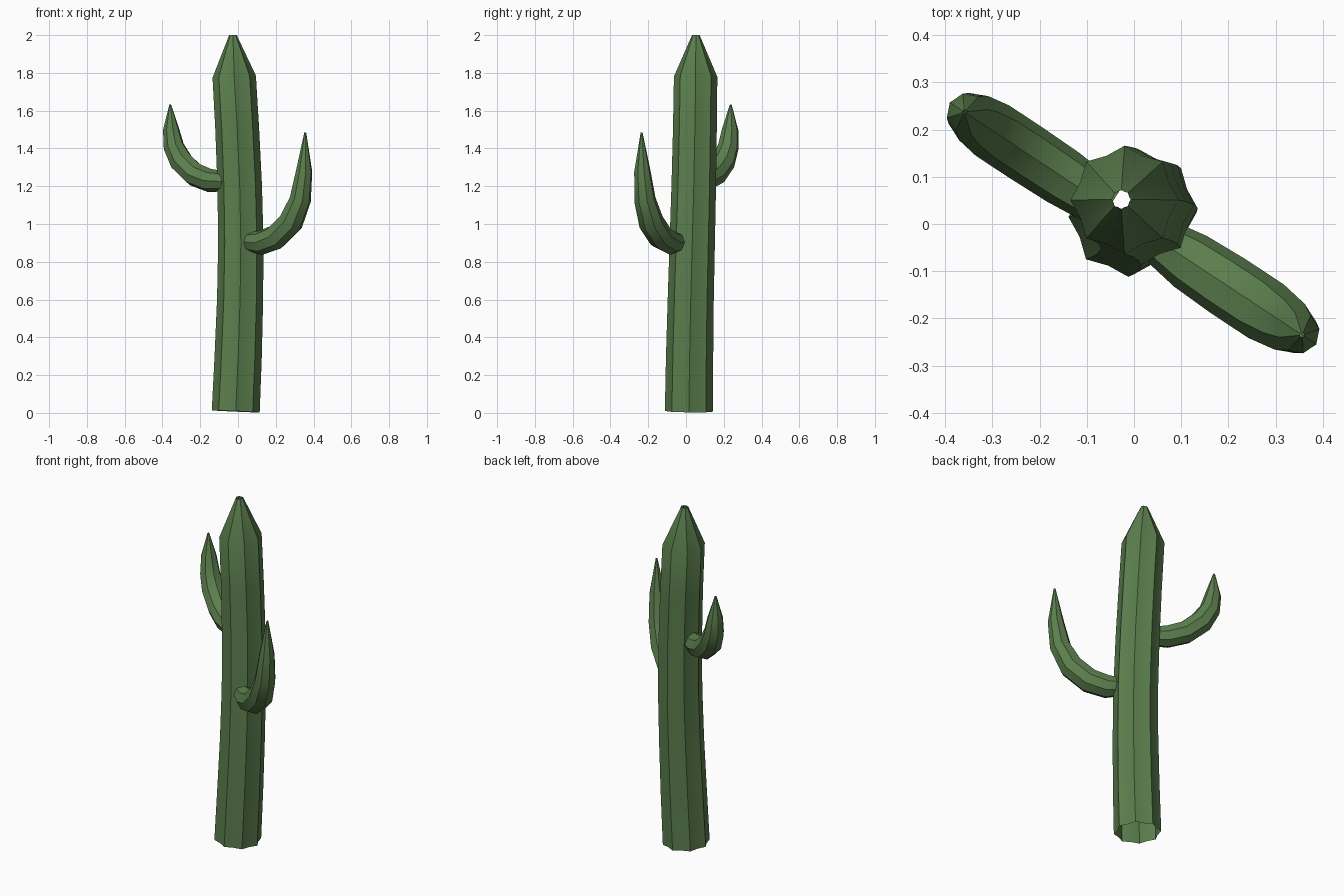
import bpy, bmesh, math
from mathutils import Vector

if "Cube" in bpy.data.objects:
    bpy.data.objects.remove(bpy.data.objects["Cube"])

green = bpy.data.materials.new("cactus green")
green.diffuse_color = (0.105, 0.21, 0.075, 1)
green.use_nodes = True
green.node_tree.nodes["Principled BSDF"].inputs["Base Color"].default_value = green.diffuse_color


def ribbed_tube(name, path, ribs, depth, side):
    """Open tube with lengthwise ribs; path = (x, y, z, radius)."""
    bm = bmesh.new()
    pts = [Vector(p[:3]) for p in path]
    rings = []
    for i, p in enumerate(pts):
        # tangent of the path gives the tilt of each ring
        t = (pts[min(i + 1, len(pts) - 1)] - pts[max(i - 1, 0)]).normalized()
        u = (side - t * side.dot(t)).normalized()
        v = t.cross(u)
        ring = []
        for k in range(ribs * 2):
            a = math.pi * k / ribs
            r = path[i][3] * (1 if k % 2 == 0 else 1 - depth)
            ring.append(bm.verts.new(p + u * r * math.cos(a) + v * r * math.sin(a)))
        rings.append(ring)
    n = ribs * 2
    for a, b in zip(rings, rings[1:]):
        for k in range(n):
            bm.faces.new((a[k], a[(k + 1) % n], b[(k + 1) % n], b[k]))
    me = bpy.data.meshes.new(name)
    bm.to_mesh(me)
    bm.free()
    me.materials.append(green)
    ob = bpy.data.objects.new(name, me)
    bpy.context.collection.objects.link(ob)
    bpy.ops.object.select_all(action='DESELECT')
    ob.select_set(True)
    bpy.context.view_layer.objects.active = ob
    bpy.ops.object.shade_smooth_by_angle(angle=math.radians(30))
    return ob


# Gently bowed trunk with a pointed, open tip
ribbed_tube("trunk", [
    (-0.012, 0.015, 0.008, 0.127), (0.001, 0.019, 0.3, 0.125),
    (0.011, 0.025, 0.6, 0.122), (0.015, 0.033, 0.9, 0.120),
    (0.009, 0.041, 1.2, 0.118), (-0.004, 0.047, 1.5, 0.116),
    (-0.020, 0.051, 1.78, 0.115), (-0.027, 0.052, 2.0, 0.02)],
    8, 0.12, Vector((1, 0, 0)))

# Arms lie in one upright plane through the trunk; (x, z, radius)
SLOPE = -0.66
side = Vector((-SLOPE, 1, 0)).normalized()
arms = {
    "right_arm": [(0.06, 0.905, 0.052), (0.12, 0.900, 0.064), (0.20, 0.930, 0.068),
                  (0.28, 1.010, 0.068), (0.33, 1.130, 0.058), (0.35, 1.280, 0.044),
                  (0.356, 1.485, 0.005)],
    "left_arm": [(-0.055, 1.225, 0.052), (-0.15, 1.230, 0.062), (-0.23, 1.262, 0.064),
                 (-0.30, 1.330, 0.064), (-0.34, 1.410, 0.056), (-0.354, 1.500, 0.044),
                 (-0.359, 1.632, 0.005)],
}
for name, pts in arms.items():
    ribbed_tube(name, [(x, x * SLOPE, z, r) for x, z, r in pts], 8, 0.08, side)
